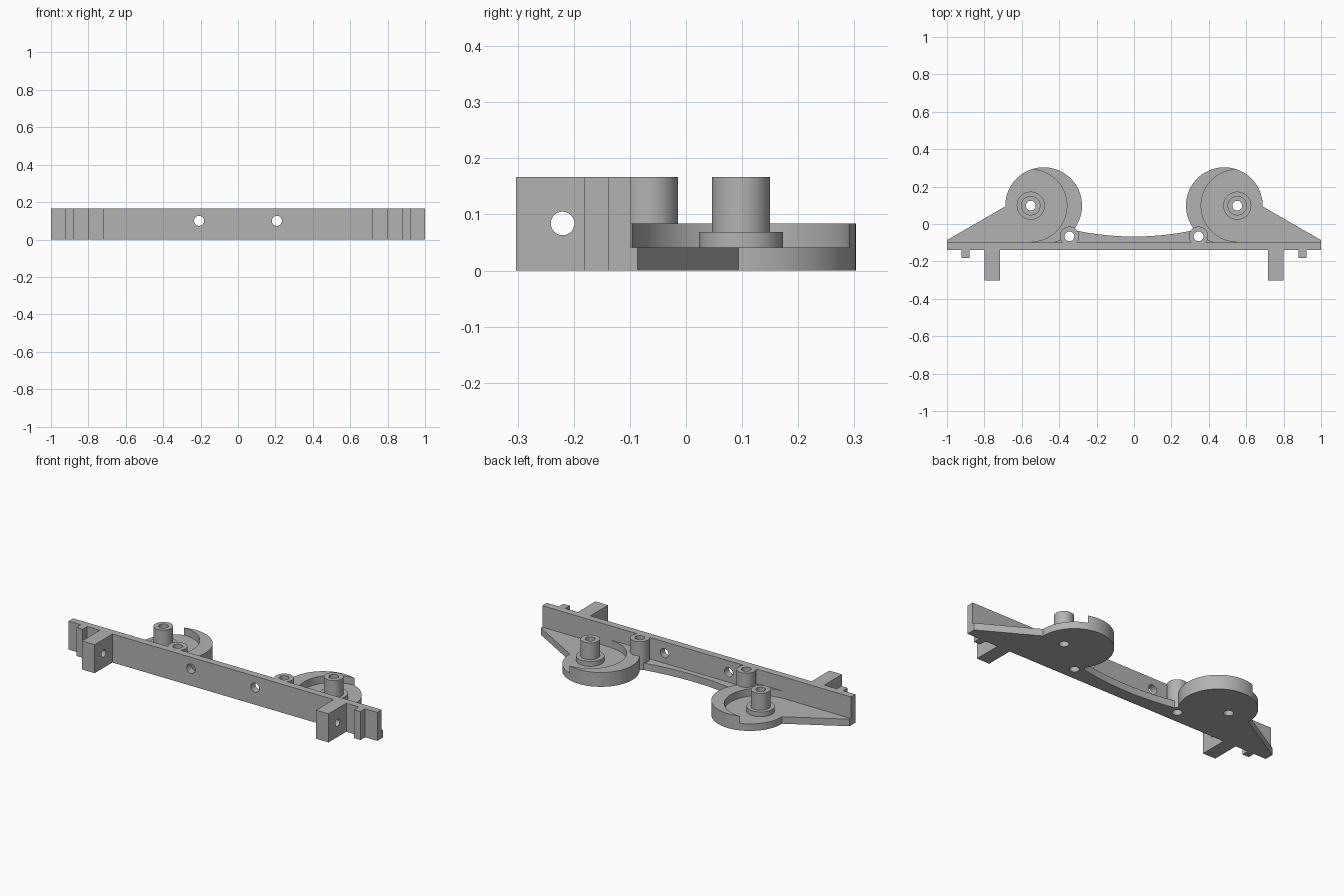
import bpy, bmesh, math
from mathutils import Matrix

if "Cube" in bpy.data.objects:
    bpy.data.objects.remove(bpy.data.objects["Cube"])

grey = bpy.data.materials.new("plain grey")
grey.diffuse_color = (0.45, 0.45, 0.45, 1)
grey.use_nodes = True
grey.node_tree.nodes["Principled BSDF"].inputs["Base Color"].default_value = grey.diffuse_color

PLATE, RIM, TOP = 0.041, 0.084, 0.167      # height levels
BACK, FRONT = -0.098, -0.139               # wall faces


def prism(name, outline, z0, z1):
    """Solid from a flat outline, raised from z0 to z1."""
    bm = bmesh.new()
    base = bm.faces.new([bm.verts.new((x, y, z0)) for x, y in outline])
    up = bmesh.ops.extrude_face_region(bm, geom=[base])["geom"]
    bmesh.ops.translate(bm, vec=(0, 0, z1 - z0),
                        verts=[v for v in up if isinstance(v, bmesh.types.BMVert)])
    bmesh.ops.recalc_face_normals(bm, faces=bm.faces)
    mesh = bpy.data.meshes.new(name)
    bm.to_mesh(mesh)
    bm.free()
    mesh.materials.append(grey)
    ob = bpy.data.objects.new(name, mesh)
    bpy.context.collection.objects.link(ob)
    return ob


def box(name, x0, x1, y0, y1, z0=0, z1=TOP):
    return prism(name, [(x0, y0), (x1, y0), (x1, y1), (x0, y1)], z0, z1)


def cyl(name, x, y, r, z0, z1, n=72):
    ring = [(x + r * math.cos(2 * math.pi * i / n), y + r * math.sin(2 * math.pi * i / n))
            for i in range(n)]
    return prism(name, ring, z0, z1)


def rod(name, r, length, axis, centre):
    """Cylinder lying along x or y, for cross holes."""
    ob = cyl(name, 0, 0, r, -length / 2, length / 2, 48)
    turn = Matrix.Rotation(math.pi / 2, 4, 'Y' if axis == 'X' else 'X')
    ob.data.transform(Matrix.Translation(centre) @ turn)
    return ob


def combine(target, others, operation):
    """Boolean the others into the target and remove them."""
    for other in others:
        mod = target.modifiers.new("cut", 'BOOLEAN')
        mod.operation, mod.solver, mod.object = operation, 'EXACT', other
        deps = bpy.context.evaluated_depsgraph_get()
        mesh = bpy.data.meshes.new_from_object(target.evaluated_get(deps))
        target.modifiers.clear()
        target.data = mesh
        bpy.data.objects.remove(other)


# long upright wall
frame = box("bracket_frame", -1, 1, FRONT, BACK)

# curved web between the two sides
arc = [(0.36 * t / 16, -0.067 + 0.33 * (0.36 * t / 16) ** 2) for t in range(16, -17, -1)]
adds = [prism("web", [(-0.36, -0.12), (0.36, -0.12)] + arc, 0, PLATE)]
recesses, posts, holes = [], [], []

for s in (-1, 1):
    # triangular wing and round cup
    adds.append(prism("wing", [(s, -0.12), (s, -0.086), (s * 0.686, 0.095),
                               (s * 0.48, 0.095), (s * 0.34, -0.12)], 0, PLATE))
    adds.append(cyl("cup", s * 0.483, 0.098, 0.205, 0, RIM, 128))
    recesses.append(cyl("recess", s * 0.552, 0.098, 0.193, PLATE, 0.3, 128))
    # screw boss against the wall
    adds.append(cyl("boss", s * 0.345, -0.066, 0.052, 0, TOP))
    # front block and small tab
    for a, b, y in ((0.717, 0.799, -0.303), (0.88, 0.921, -0.181)):
        adds.append(box("tab", min(s * a, s * b), max(s * a, s * b), y, -0.12))
    # collar and post inside the cup
    posts.append(cyl("collar", s * 0.552, 0.098, 0.075, 0.02, 0.069))
    posts.append(cyl("post", s * 0.552, 0.098, 0.052, 0.02, TOP))
    # bores
    holes.append(cyl("post_bore", s * 0.552, 0.098, 0.026, -0.1, 0.3, 48))
    holes.append(cyl("boss_bore", s * 0.345, -0.066, 0.026, -0.1, 0.3, 48))
    holes.append(rod("wall_hole", 0.027, 0.1, 'Y', (s * 0.208, -0.12, 0.1)))
    holes.append(rod("block_hole", 0.021, 0.2, 'X', (s * 0.758, -0.22, 0.084)))

combine(frame, adds, 'UNION')
combine(frame, recesses, 'DIFFERENCE')
combine(frame, posts, 'UNION')
combine(frame, holes, 'DIFFERENCE')

# smooth round walls, crisp edges
bpy.context.view_layer.objects.active = frame
frame.select_set(True)
bpy.ops.object.shade_smooth_by_angle(angle=math.radians(25))
